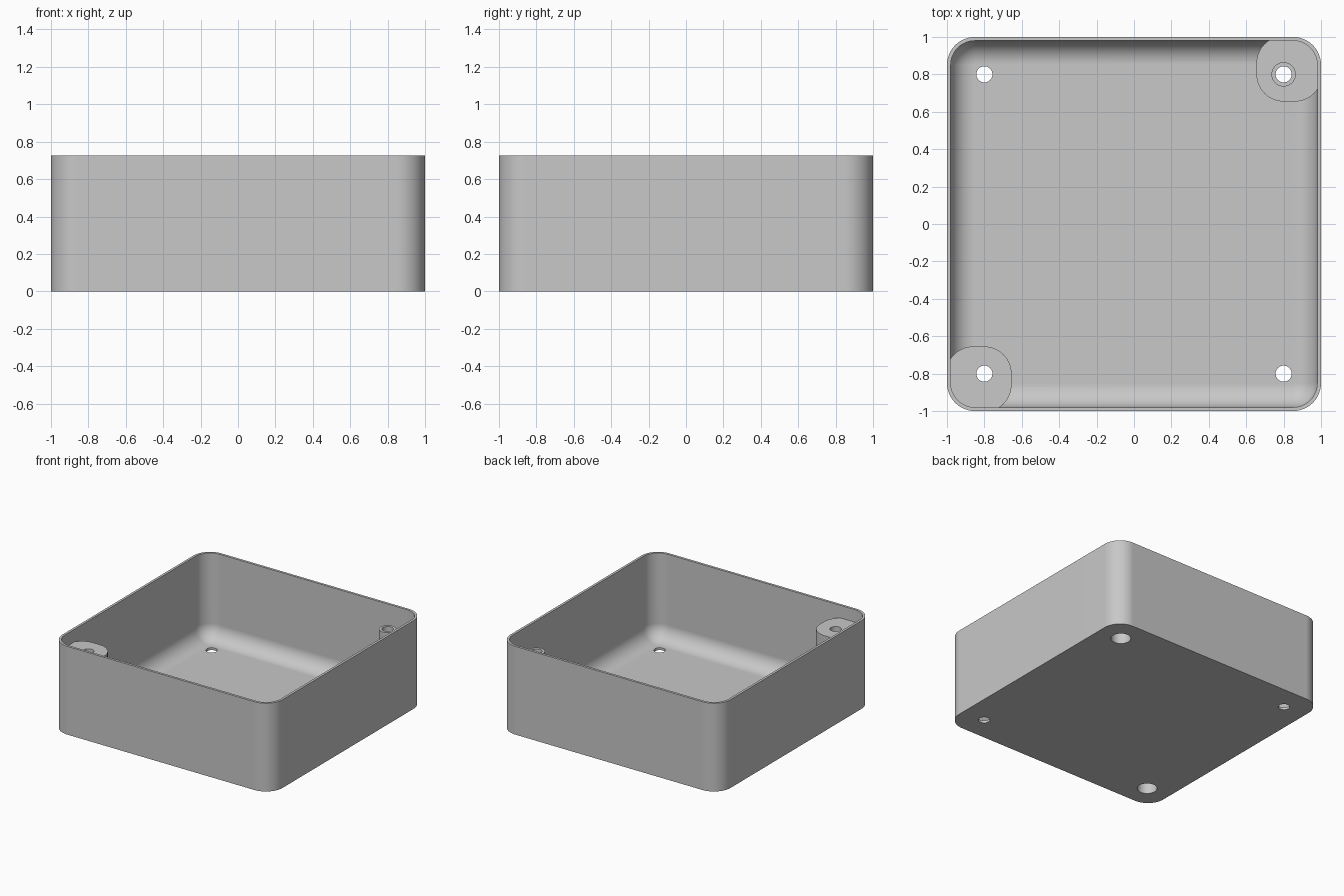
import bpy, bmesh
from math import cos, sin, pi

if "Cube" in bpy.data.objects:
    bpy.data.objects.remove(bpy.data.objects["Cube"], do_unlink=True)

HEIGHT, WALL, CORNER, FILLET = 0.725, 0.02, 0.15, 0.125
POST_TOP, LOW_TOP, PITCH = 0.622, 0.3, 0.8

grey = bpy.data.materials.new("plain grey")
grey.use_nodes = True
grey.diffuse_color = (0.58, 0.58, 0.58, 1)
grey.node_tree.nodes["Principled BSDF"].inputs["Base Color"].default_value = grey.diffuse_color


def rounded_square(half, radius, z, centre=(0, 0), steps=12):
    """Outline of a square with rounded corners, anticlockwise."""
    points = []
    for corner in range(4):
        start = corner * pi / 2
        sx = 1 if corner in (0, 3) else -1
        sy = 1 if corner in (0, 1) else -1
        for i in range(steps + 1):
            a = start + i / steps * pi / 2
            points.append((centre[0] + sx * (half - radius) + radius * cos(a),
                           centre[1] + sy * (half - radius) + radius * sin(a), z))
    return points


def circle(radius, z, centre, steps=40):
    return [(centre[0] + radius * cos(2 * pi * i / steps),
             centre[1] + radius * sin(2 * pi * i / steps), z) for i in range(steps)]


def loft(name, loops):
    """Closed solid skinned through a list of matching loops."""
    bm = bmesh.new()
    rings = [[bm.verts.new(p) for p in loop] for loop in loops]
    for a, b in zip(rings, rings[1:]):
        for i in range(len(a)):
            j = (i + 1) % len(a)
            bm.faces.new((a[i], a[j], b[j], b[i]))
    bm.faces.new(rings[0])
    bm.faces.new(rings[-1])
    bmesh.ops.recalc_face_normals(bm, faces=bm.faces)
    mesh = bpy.data.meshes.new(name)
    bm.to_mesh(mesh)
    bm.free()
    mesh.materials.append(grey)
    obj = bpy.data.objects.new(name, mesh)
    bpy.context.collection.objects.link(obj)
    return obj


def boolean(obj, cutter, operation):
    mod = obj.modifiers.new("cut", "BOOLEAN")
    mod.operation, mod.object, mod.solver = operation, cutter, "EXACT"
    bpy.context.view_layer.objects.active = obj
    bpy.ops.object.modifier_apply(modifier=mod.name)


# Open tray: outer wall, rim, inner wall, floor fillet, floor
inner = 1 - WALL
loops = [rounded_square(1, CORNER, 0),
         rounded_square(1, CORNER, HEIGHT),
         rounded_square(inner, CORNER - WALL, HEIGHT)]
for i in range(13):
    a = i / 12 * pi / 2
    inset = FILLET * (1 - cos(a))
    loops.append(rounded_square(inner - inset, CORNER - WALL - inset,
                                WALL + FILLET * (1 - sin(a))))
tray = loft("tray", loops)

# Corner blocks, trimmed to the inside of the wall
trim = loft("trim_helper", [rounded_square(inner + 0.005, CORNER - WALL + 0.005, z) for z in (-0.1, 1)])
parts = [tray]
for name, side, top in (("tall_corner_block", -1, POST_TOP), ("low_corner_block", 1, LOW_TOP)):
    centre = (side * 0.83, side * 0.83)
    block = loft(name, [rounded_square(0.175, 0.145, z, centre) for z in (0.01, top)])
    boolean(block, trim, "INTERSECT")
    parts.append(block)

# Slim tube standing on the low block
parts.append(loft("screw_tube", [circle(0.065, z, (PITCH, PITCH)) for z in (LOW_TOP - 0.02, POST_TOP)]))

# Screw holes in all four corners, with wide recesses under the two blocks
cutters = [trim]
for sx in (-1, 1):
    for sy in (-1, 1):
        centre = (sx * PITCH, sy * PITCH)
        drill = loft("hole_helper", [circle(0.043, z, centre) for z in (-0.1, 1)])
        cutters.append(drill)
        targets = [tray]
        if sx == sy:
            targets = [p for p in parts if p is tray or p.data.vertices[0].co.x * sx > 0]
        for part in targets:
            boolean(part, drill, "DIFFERENCE")
        if sx == sy:
            recess = loft("recess_helper", [circle(0.075, z, centre) for z in (-0.1, 0.12)])
            cutters.append(recess)
            for part in targets:
                boolean(part, recess, "DIFFERENCE")

for cutter in cutters:
    bpy.data.objects.remove(cutter, do_unlink=True)

# Smooth rounded surfaces, crisp edges
for part in parts:
    bpy.ops.object.select_all(action="DESELECT")
    part.select_set(True)
    bpy.context.view_layer.objects.active = part
    bpy.ops.object.shade_smooth_by_angle(angle=pi / 6)
    weighted = part.modifiers.new("even_shading", "WEIGHTED_NORMAL")
    weighted.keep_sharp = True
